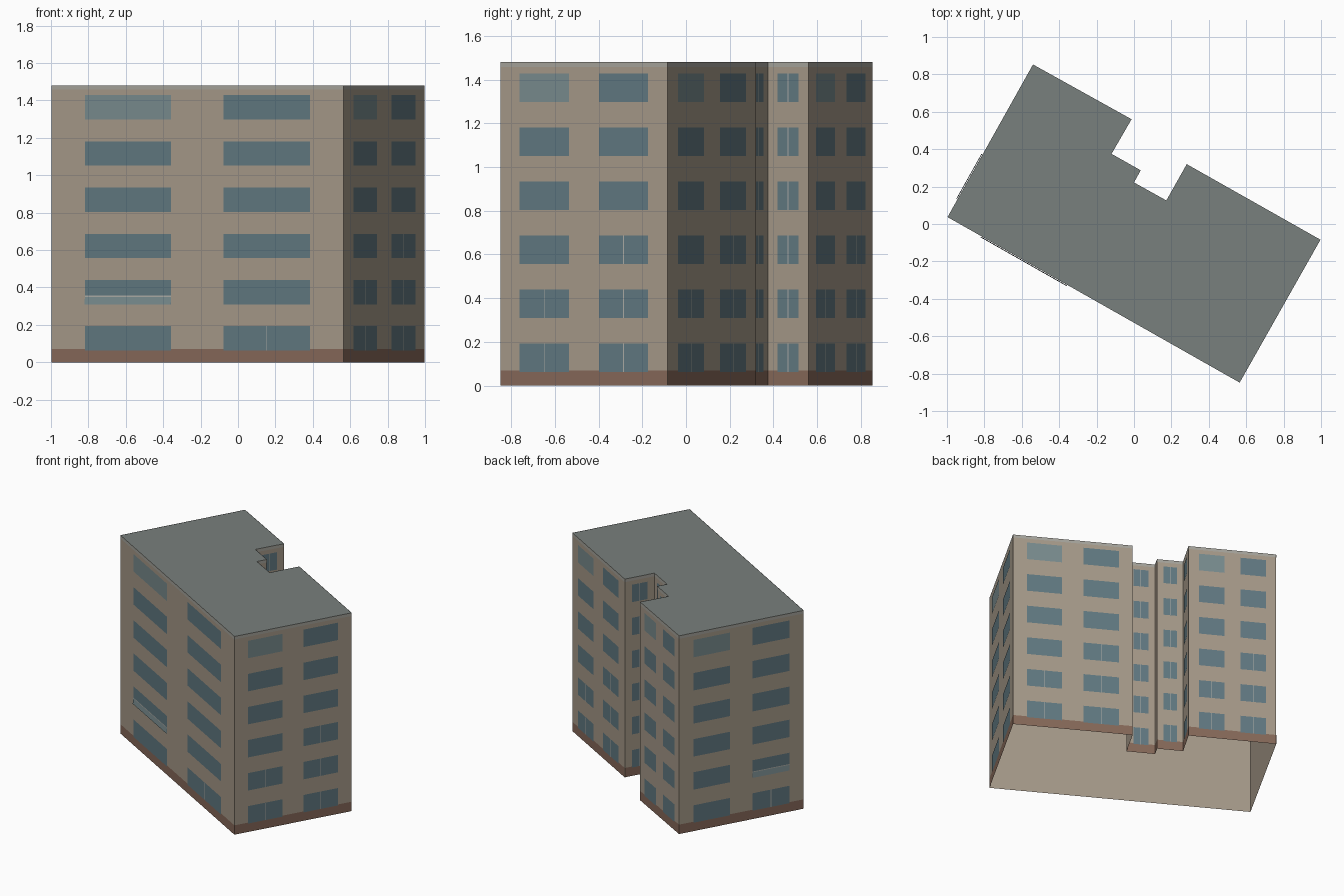
import bpy
from mathutils import Vector

if "Cube" in bpy.data.objects:
    bpy.data.objects.remove(bpy.data.objects["Cube"])

H = 1.48          # building height
FLOORS = 6
Z0, PITCH, WIN_H = 0.063, 0.247, 0.13

# Footprint, counter-clockwise
PLAN = [(-0.997, 0.037), (0.565, -0.848), (0.997, -0.084), (0.282, 0.32), (0.173, 0.126),
        (0.0, 0.222), (0.036, 0.287), (-0.12, 0.375), (-0.013, 0.56), (-0.54, 0.853)]
N = len(PLAN)


def material(name, rgb):
    m = bpy.data.materials.new(name)
    m.diffuse_color = (*rgb, 1)
    m.use_nodes = True
    m.node_tree.nodes["Principled BSDF"].inputs["Base Color"].default_value = m.diffuse_color
    return m


WALL = material("plaster", (0.38, 0.32, 0.25))
ROOF = material("roof_grey", (0.19, 0.215, 0.205))
TRIM = material("trim_grey", (0.38, 0.37, 0.33))
BASE = material("base_brown", (0.24, 0.14, 0.10))
GLASS = material("glass", (0.12, 0.19, 0.22))
PALE = material("pale_glass", (0.19, 0.26, 0.27))
FRAME = material("frame", (0.42, 0.42, 0.39))


def make(name, quads, mat):
    verts, faces = [], []
    for q in quads:
        faces.append(range(len(verts), len(verts) + len(q)))
        verts += q
    me = bpy.data.meshes.new(name)
    me.from_pydata(verts, [], [list(f) for f in faces])
    me.materials.append(mat)
    ob = bpy.data.objects.new(name, me)
    bpy.context.collection.objects.link(ob)
    return ob


def point(i, t, z, off):
    """Point on wall i at fraction t, height z, pushed outwards by off."""
    a, b = Vector(PLAN[i]), Vector(PLAN[(i + 1) % N])
    d = (b - a).normalized()
    p = a.lerp(b, t) + Vector((d.y, -d.x)) * off
    return (p.x, p.y, z)


def panel(i, t0, t1, z0, z1, off=0.0, off_top=None):
    top = off if off_top is None else off_top
    return [point(i, t0, z0, off), point(i, t1, z0, off),
            point(i, t1, z1, top), point(i, t0, z1, top)]


# Open-bottomed wall shell, base band, roof edge trim and flat roof
make("walls", [panel(i, 0, 1, 0, H) for i in range(N)], WALL)
make("base_band", [panel(i, 0, 1, 0, 0.07, 0.001) for i in range(N)], BASE)
make("roof_trim", [panel(i, 0, 1, H - 0.022, H, 0.0015) for i in range(N)], TRIM)
make("roof", [[(x, y, H) for x, y in PLAN]], ROOF)

# Windows: two per long wall, one divided window per short notch wall
glass, pale, bars = [], [], []
for i in range(N):
    length = (Vector(PLAN[(i + 1) % N]) - Vector(PLAN[i])).length
    if length < 0.1:
        continue
    short = length < 0.3
    spans = [(0.24, 0.76)] if short else [(0.115, 0.41), (0.59, 0.885)]
    for f in range(FLOORS):
        z = Z0 + f * PITCH
        for k, (t0, t1) in enumerate(spans):
            lit = f == FLOORS - 1 and k == 0 and not short
            (pale if lit else glass).append(panel(i, t0, t1, z, z + WIN_H, 0.002))
            if i in (0, N - 1):
                divided = f == 0 and k == 1
            else:
                divided = short or f < 2 or (f == 2 and k == 1)
            if divided:
                mid, half = (t0 + t1) / 2, 0.002 / length
                if short:
                    half *= 1.5
                bars.append(panel(i, mid - half, mid + half, z, z + WIN_H, 0.0025))
make("windows", glass, GLASS)
make("top_windows", pale, PALE)
make("window_bars", bars, FRAME)

# Slightly tilted lower panes with a pale rail on two second-floor windows
tilted, rails = [], []
for i, (t0, t1) in ((0, (0.115, 0.41)), (N - 1, (0.59, 0.885))):
    z = Z0 + PITCH
    tilted.append(panel(i, t0, t1, z, z + 0.04, 0.007, 0.003))
    rails.append(panel(i, t0, t1, z + 0.04, z + 0.046, 0.003))
make("tilted_panes", tilted, PALE)
make("pane_rails", rails, FRAME)
